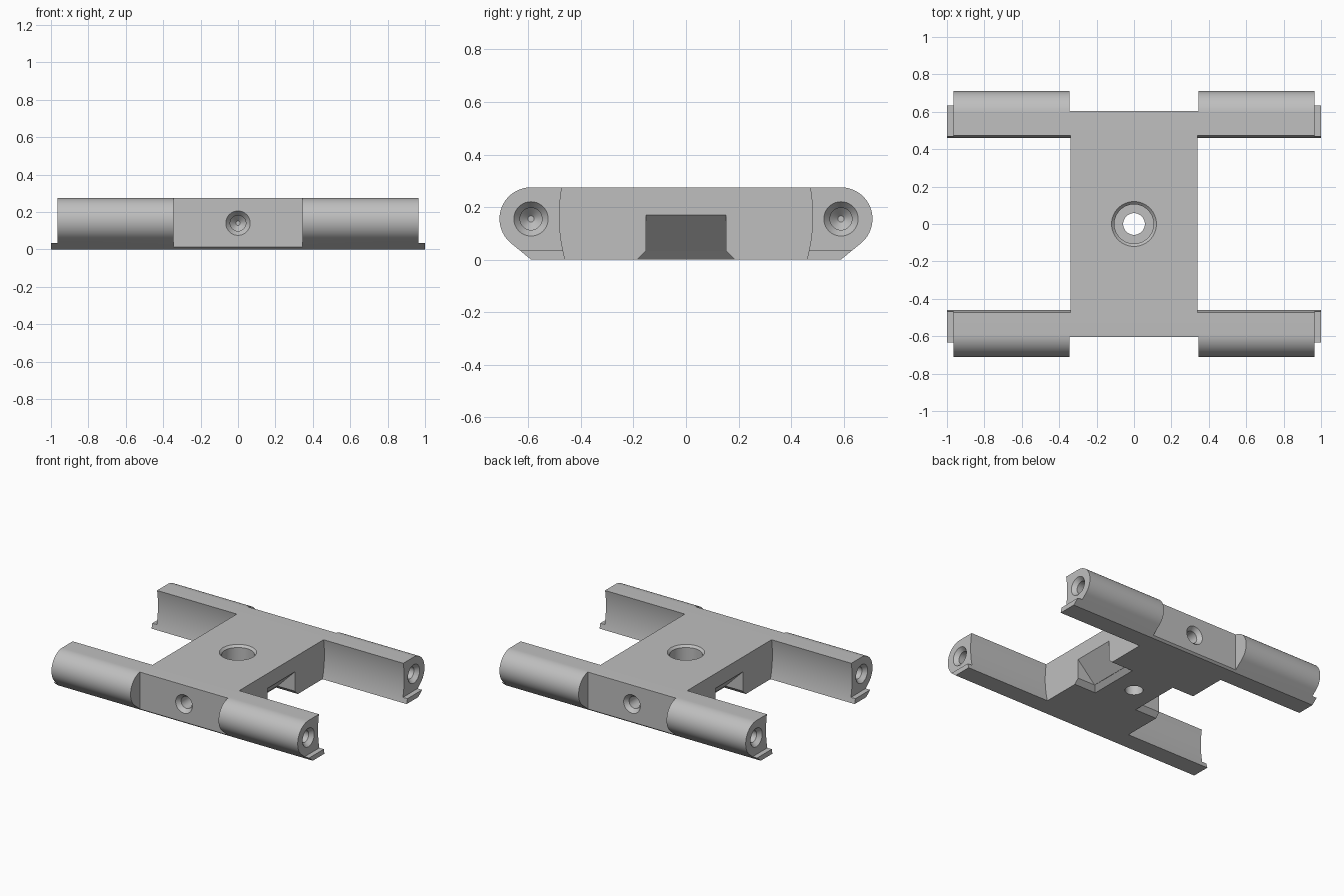
import bpy, bmesh, math

if "Cube" in bpy.data.objects:
    bpy.data.objects.remove(bpy.data.objects["Cube"], do_unlink=True)

grey = bpy.data.materials.new("plain grey")
grey.use_nodes = True
colour = (0.52, 0.52, 0.52, 1)
grey.diffuse_color = colour
grey.node_tree.nodes["Principled BSDF"].inputs["Base Color"].default_value = colour


def skin(name, rings):
    """Closed solid through a series of matching rings of points."""
    bm = bmesh.new()
    loops = [[bm.verts.new(p) for p in ring] for ring in rings]
    n = len(loops[0])
    bm.faces.new(loops[0])
    bm.faces.new(loops[-1][::-1])
    for a, b in zip(loops, loops[1:]):
        for i in range(n):
            j = (i + 1) % n
            bm.faces.new((a[i], a[j], b[j], b[i]))
    bmesh.ops.recalc_face_normals(bm, faces=bm.faces)
    mesh = bpy.data.meshes.new(name)
    bm.to_mesh(mesh)
    bm.free()
    mesh.materials.append(grey)
    ob = bpy.data.objects.new(name, mesh)
    bpy.context.collection.objects.link(ob)
    return ob


def extrude_x(name, profile, x0, x1):
    return skin(name, [[(x, y, z) for y, z in profile] for x in (x0, x1)])


def box(name, x0, x1, y0, y1, z0, z1):
    return extrude_x(name, [(y0, z0), (y1, z0), (y1, z1), (y0, z1)], x0, x1)


def drill(name, start, direction, steps, sides=40):
    """Round stepped cutter: steps are (depth, radius) along a horizontal or vertical axis."""
    dx, dy, dz = direction
    u, v = ((1, 0, 0), (0, 1, 0)) if dz else ((-dy, dx, 0), (0, 0, 1))
    rings = []
    for depth, r in steps:
        ring = []
        for i in range(sides):
            a = math.tau * i / sides
            c, s = r * math.cos(a), r * math.sin(a)
            ring.append([start[k] + direction[k] * depth + u[k] * c + v[k] * s for k in range(3)])
        rings.append(ring)
    return skin(name, rings)


def cut(target, cutter):
    mod = target.modifiers.new("cut", "BOOLEAN")
    mod.operation = "DIFFERENCE"
    mod.solver = "EXACT"
    mod.object = cutter
    bpy.context.view_layer.objects.active = target
    bpy.ops.object.modifier_apply(modifier=mod.name)
    bpy.data.objects.remove(cutter, do_unlink=True)


# Main blank: round outer edges running into sloped undersides
TOP, CY, CZ, R = 0.275, 0.59, 0.155, 0.12
low = -math.pi / 2 + math.acos(R / CZ)
side = [(CY, 0.0)]
for i in range(29):
    a = low + (math.pi / 2 - low) * i / 28
    side.append((CY + R * math.cos(a), CZ + R * math.sin(a)))
outline = side + [(-y, z) for y, z in reversed(side)]
frame = extrude_x("frame", outline, -1, 1)

# Open bays between the arms, with gently hollowed arm walls
wall = []
for i in range(25):
    z = -0.05 + 0.38 * i / 24
    wall.append((0.482 - 0.81 * (z - 0.165) ** 2, z))
bay = wall + [(-y, z) for y, z in reversed(wall)]

HOLE = [(-0.02, 0.082), (0.028, 0.042), (0.15, 0.042), (0.18, 0.012)]
for s in (-1, 1):
    cut(frame, extrude_x("bay_cutter", bay, s * 0.34, s * 1.1))
    # Flat faces at the middle of the front and back
    cut(frame, box("flat_cutter", -0.345, 0.345, s * 0.605, s * 0.8, -0.1, 0.4))
    # Thin lips left at the arm ends
    cut(frame, box("lip_cutter", s * 0.965, s * 1.1, -0.8, 0.8, 0.035, 0.4))
    # Sloped pockets under the body sides, flared at the bottom
    wedge = [(0.12, -0.05), (0.4, -0.05), (0.4, 0.23)]
    ceiling = [(0.12, -0.05), (0.4, -0.05), (0.4, 0.17), (0.34, 0.17)]
    cut(frame, skin("pocket_cutter",
                    [[(s * x, y, z) for x, z in ceiling] for y in (-0.153, 0.153)]))
    cut(frame, skin("flare_cutter",
                    [[(s * x0, -w, z), (s * 0.4, -w, z), (s * 0.4, w, z), (s * x0, w, z)]
                     for x0, w, z in ((0.15, 0.205, -0.02), (0.2, 0.153, 0.032))]))
    # Screw holes in the arm ends and in the flat faces
    for t in (-1, 1):
        cut(frame, drill("arm_hole_cutter", (s * 0.965, t * CY, CZ), (s * -1, 0, 0), HOLE))
    cut(frame, drill("face_hole_cutter", (0, s * 0.605, 0.14), (0, -s, 0), HOLE))

# Stepped through hole in the centre
cut(frame, drill("centre_hole_cutter", (0, 0, TOP), (0, 0, -1),
                 [(-0.02, 0.14), (0.015, 0.105), (0.14, 0.105), (0.14, 0.058), (0.4, 0.058)], 56))

# Smooth the round parts, keep the machined edges sharp
bpy.ops.object.select_all(action="DESELECT")
frame.select_set(True)
bpy.context.view_layer.objects.active = frame
bpy.ops.object.shade_smooth_by_angle(angle=math.radians(25))
